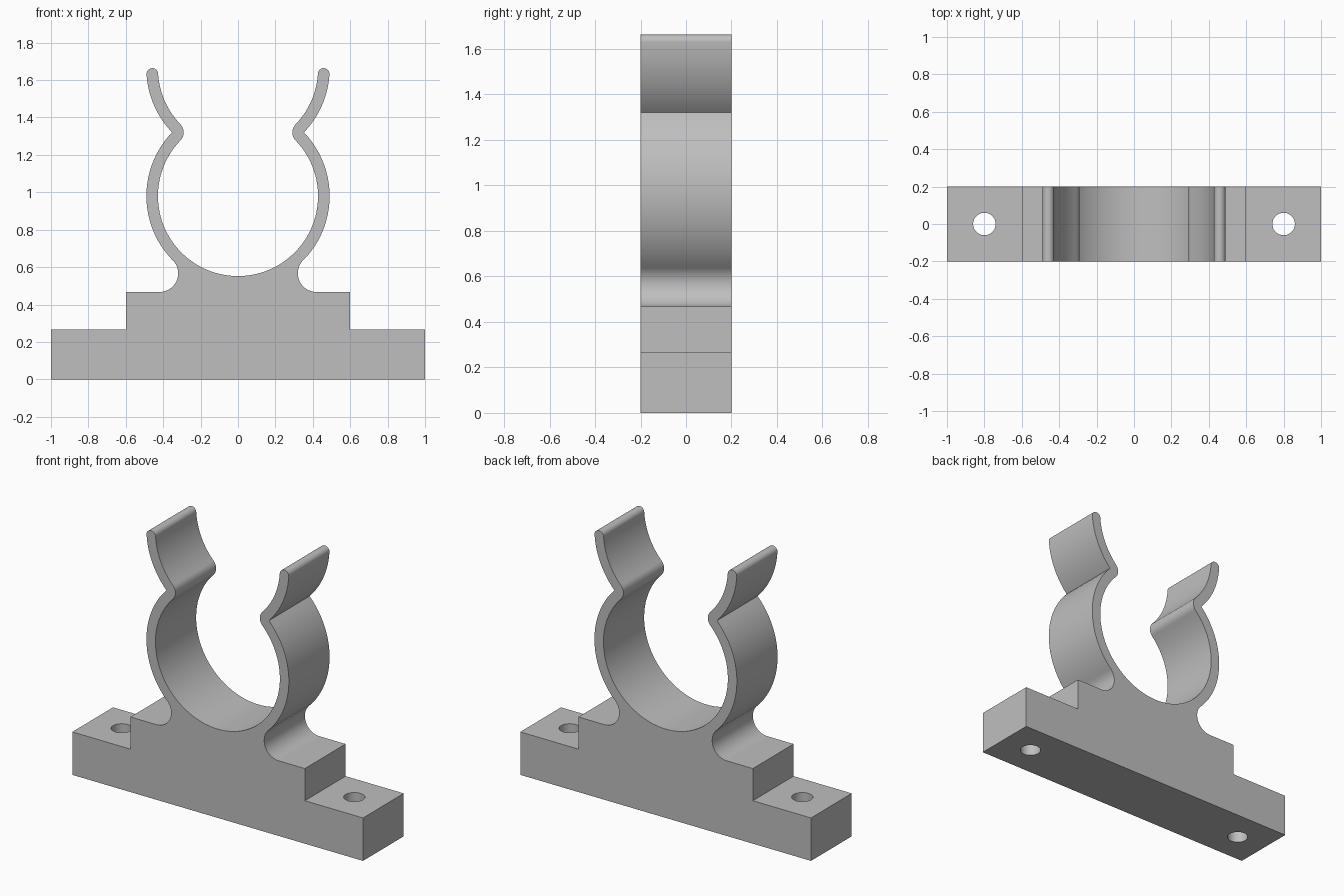
import bpy, bmesh
from math import radians, cos, sin
from mathutils import Vector

cube = bpy.data.objects.get("Cube")
if cube:
    bpy.data.objects.remove(cube, do_unlink=True)

DEPTH = 0.2                    # half width of the bracket
R_OUT, R_IN = 0.49, 0.428      # spring clip radii
WALL = R_OUT - R_IN
RING = Vector((0, 0.98))       # centre of the gripping ring
NECK = 44                      # angle where the ring meets the flared lips
TIP = -3.5                     # angle where the lips end
FILLET_R = 0.1


def polar(centre, radius, deg):
    return centre + radius * Vector((cos(radians(deg)), sin(radians(deg))))


def arc(centre, radius, start, end):
    steps = max(2, round(abs(end - start) / 4))
    steps = max(steps, 12)
    return [polar(centre, radius, start + (end - start) * i / steps)
            for i in range(steps + 1)]


# Plain grey plastic
grey = bpy.data.materials.new("light grey")
grey.use_nodes = True
colour = (0.52, 0.52, 0.52, 1)
grey.diffuse_color = colour
grey.node_tree.nodes["Principled BSDF"].inputs["Base Color"].default_value = colour

# Half outline: stepped foot, fillet, outer ring, lip, neck, inner ring
corner = polar(RING, R_OUT, NECK)
lip = Vector((0, 2 * corner.y - RING.y))
fillet = Vector((0.42, 0.567))
half = [Vector(p) for p in ((0, 0), (1, 0), (1, 0.267), (0.6, 0.267), (0.6, 0.467))]
half += arc(fillet, FILLET_R, -90, -224.5)
half += arc(RING, R_OUT, -44.5, NECK)
half += arc(lip, R_OUT, -NECK, TIP)
half += arc(polar(lip, R_OUT - WALL / 2, TIP), WALL / 2, TIP, TIP + 180)
half += arc(lip, R_IN, TIP, -NECK)
half += arc(corner, WALL, 180 - NECK, 180 + NECK)
half += arc(RING, R_IN, NECK, -90)

# Mirror the half and drop doubled joints
outline = []
for p in half + [Vector((-p.x, p.y)) for p in reversed(half)]:
    if all((p - q).length > 0.002 for q in outline):
        outline.append(p)

# Extrude the outline into the bracket
bm = bmesh.new()
face = bm.faces.new([bm.verts.new((p.x, -DEPTH, p.y)) for p in outline])
new = bmesh.ops.extrude_face_region(bm, geom=[face])["geom"]
bmesh.ops.translate(bm, vec=(0, 2 * DEPTH, 0),
                    verts=[v for v in new if isinstance(v, bmesh.types.BMVert)])
bmesh.ops.recalc_face_normals(bm, faces=bm.faces)
mesh = bpy.data.meshes.new("clip_bracket")
bm.to_mesh(mesh)
bm.free()
mesh.materials.append(grey)
bracket = bpy.data.objects.new("clip_bracket", mesh)
bpy.context.collection.objects.link(bracket)

# Screw holes through both ends of the foot
for side in (-1, 1):
    bpy.ops.mesh.primitive_cylinder_add(vertices=48, radius=0.06, depth=1,
                                        location=(side * 0.8, 0, 0.1))
    cutter = bpy.context.object
    cutter.name = "screw_hole_cutter"
    cutter.hide_render = True
    cutter.data.materials.append(grey)
    cut = bracket.modifiers.new("screw_hole", 'BOOLEAN')
    cut.operation = 'DIFFERENCE'
    cut.solver = 'EXACT'
    cut.object = cutter
    bpy.ops.object.select_all(action='DESELECT')
    bracket.select_set(True)
    bpy.context.view_layer.objects.active = bracket
    bpy.ops.object.modifier_apply(modifier=cut.name)
    bpy.data.objects.remove(cutter, do_unlink=True)

bpy.ops.object.shade_smooth_by_angle(angle=radians(30))
